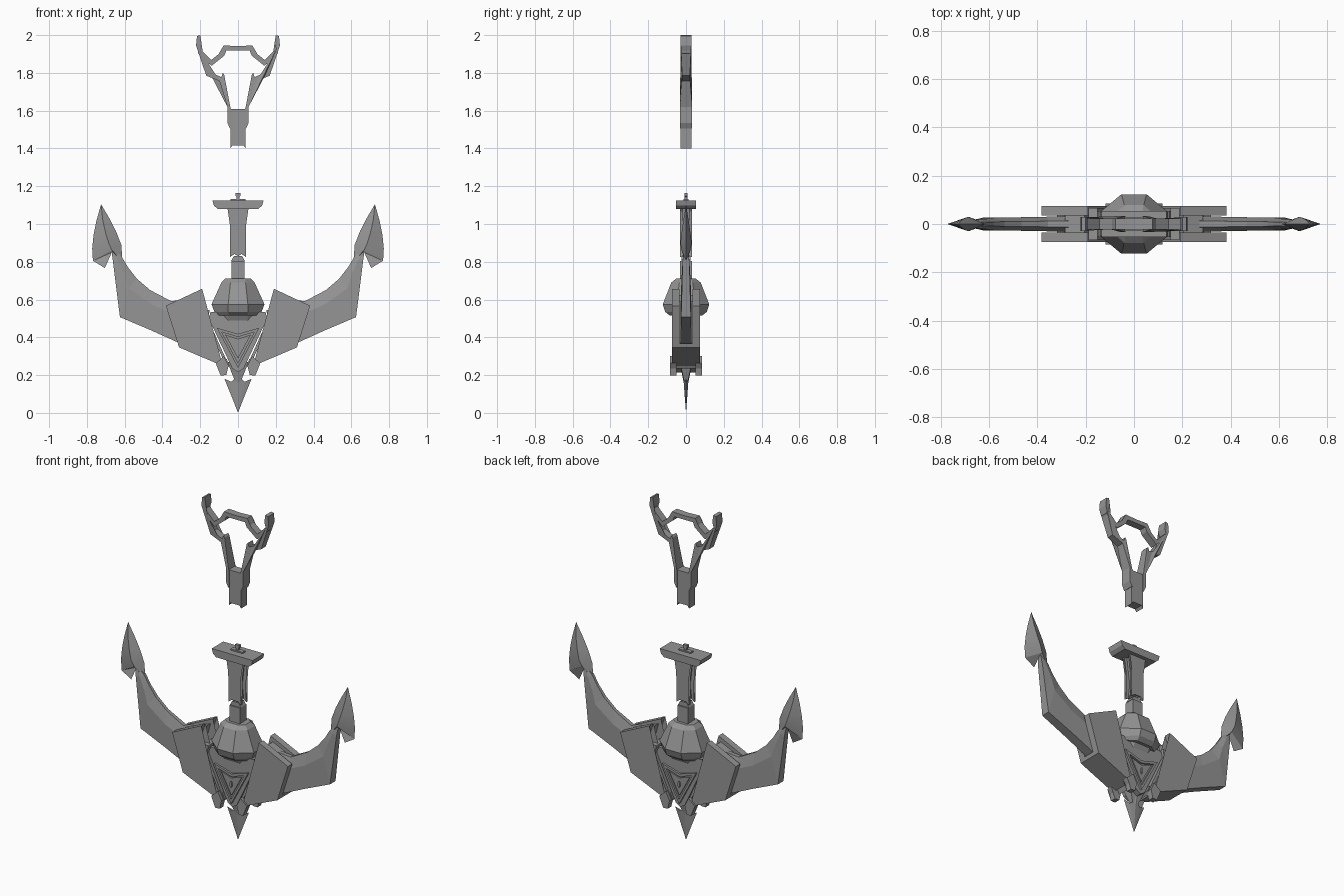
import bpy, bmesh, math

mat = bpy.data.materials.new("steel_grey")
mat.diffuse_color = (0.30, 0.30, 0.30, 1)


def finish(name, bm, smooth=False):
    bmesh.ops.remove_doubles(bm, verts=bm.verts, dist=0.0002)
    bmesh.ops.recalc_face_normals(bm, faces=bm.faces)
    me = bpy.data.meshes.new(name)
    bm.to_mesh(me)
    bm.free()
    me.materials.append(mat)
    ob = bpy.data.objects.new(name, me)
    bpy.context.collection.objects.link(ob)
    if smooth:
        bpy.context.view_layer.objects.active = ob
        ob.select_set(True)
        bpy.ops.object.shade_smooth_by_angle(angle=math.radians(35))
        ob.select_set(False)
    return ob


def sides(mx, my):
    return [(sx, sy) for sx in ((1, -1) if mx else (1,)) for sy in ((1, -1) if my else (1,))]


def plate(name, pts, depth=0.03, y=0.0, mx=False, my=False):
    """Extruded x-z outline; a third value on a point overrides the half depth."""
    bm = bmesh.new()
    for sx, sy in sides(mx, my):
        a, b = [], []
        for p in pts:
            h = p[2] if len(p) > 2 else depth
            a.append(bm.verts.new((sx * p[0], sy * (y - h), p[1])))
            b.append(bm.verts.new((sx * p[0], sy * (y + h), p[1])))
        caps = [bm.faces.new(a), bm.faces.new(b)]
        n = len(a)
        for i in range(n):
            j = (i + 1) % n
            bm.faces.new((a[i], a[j], b[j], b[i]))
        bmesh.ops.triangulate(bm, faces=caps)
    return finish(name, bm)


def both(pts):
    """Close a right-hand half outline with its mirrored left half."""
    return pts + [(-p[0],) + tuple(p[1:]) for p in reversed(pts) if abs(p[0]) > 1e-5]


def loft(name, rings):
    """Stacked eight-sided rings: (z, half x, half y, flat x, flat y)."""
    bm = bmesh.new()
    loops = []
    for z, X, Y, fx, fy in rings:
        q = [(X, fy), (fx, Y), (-fx, Y), (-X, fy), (-X, -fy), (-fx, -Y), (fx, -Y), (X, -fy)]
        loops.append([bm.verts.new((x, y, z)) for x, y in q])
    for a, b in zip(loops, loops[1:]):
        for i in range(8):
            j = (i + 1) % 8
            bm.faces.new((a[i], a[j], b[j], b[i]))
    bm.faces.new(loops[0])
    bm.faces.new(loops[-1])
    return finish(name, bm)


def blade(name, rows, mx=False, smooth=True):
    """Ridged blade from rows of outer edge, spine and inner edge points (x, z, half depth)."""
    bm = bmesh.new()
    for sx, sy in sides(mx, True):
        grid = [[bm.verts.new((sx * x, sy * h, z)) for x, z, h in r] for r in rows]
        for r, s in zip(grid, grid[1:]):
            for i in range(len(r) - 1):
                bm.faces.new((r[i], r[i + 1], s[i + 1], s[i]))
    return finish(name, bm, smooth)


# --- floating crown at the top
plate("crown_shaft", both([(0, 1.61), (0.04, 1.61), (0.04, 1.40), (0.03, 1.415), (0, 1.415)]), 0.028)
plate("crown_shaft_side", [(0.036, 1.61), (0.056, 1.62), (0.056, 1.535), (0.042, 1.505), (0.036, 1.505)],
      0.033, mx=True)
plate("crown_prong", [(0.038, 1.605, .033), (0.056, 1.62, .033), (0.098, 1.757, .022), (0.168, 1.785, .020),
                      (0.222, 1.945, .028), (0.217, 1.995, .028), (0.200, 2.0, .028), (0.193, 1.955, .028),
                      (0.203, 1.925, .028), (0.153, 1.806, .020), (0.088, 1.778, .022), (0.081, 1.80, .022),
                      (0.073, 1.79, .022)], mx=True)
plate("crown_bridge", both([(0, 1.918), (0.062, 1.918), (0.072, 1.892), (0.140, 1.837), (0.213, 1.905),
                            (0.207, 1.932), (0.142, 1.868), (0.092, 1.908), (0.076, 1.945), (0, 1.942)]), 0.022)

# --- handle with crossbar
plate("crossbar", both([(0, 1.125), (0.135, 1.125), (0.128, 1.098), (0.108, 1.08), (0, 1.08)]), 0.054)
plate("crossbar_knob", both([(0, 1.165), (0.013, 1.165), (0.013, 1.148), (0.007, 1.143),
                             (0.007, 1.12), (0, 1.12)]), 0.008)
plate("crossbar_boss", both([(0, 1.133), (0.04, 1.133), (0.04, 1.12), (0, 1.12)]), 0.014)
grip = [(0, 1.085), (0.056, 1.085), (0.043, 1.065), (0.023, 0.92), (0.042, 0.825), (0.02, 0.84), (0, 0.84)]
plate("grip_face", both(grip), 0.007, y=0.024, my=True)
plate("grip_core", both([(0, 1.085), (0.036, 1.085), (0.016, 0.92), (0.026, 0.845), (0, 0.83)]), 0.024)
plate("neck_cap", both([(0, 0.83), (0.022, 0.83), (0.036, 0.805), (0, 0.80)]), 0.024)
plate("neck", both([(0, 0.805), (0.034, 0.805), (0.034, 0.70), (0, 0.70)]), 0.032)

# --- faceted bell and the collar below it
loft("bell", [(0.515, .118, .085, .05, .04), (0.535, .125, .11, .052, .045), (0.575, .14, .123, .052, .05),
              (0.69, .088, .078, .04, .035), (0.712, .066, .05, .035, .025)])
loft("collar", [(0.48, .09, .05, .05, .03), (0.52, .11, .07, .05, .035)])

# --- central body with triangular frames, front and back
plate("body", both([(0, 0.535), (0.145, 0.535), (0.155, 0.50), (0.03, 0.235), (0, 0.215)]), 0.054)
rim = [(0.112, 0.45), (0, 0.418), (-0.112, 0.45), (0, 0.238)]
hole = [(0.086, 0.428), (0, 0.402), (-0.086, 0.428), (0, 0.265)]
bm = bmesh.new()
for s in (1, -1):
    lo, li = ([bm.verts.new((x, s * 0.066, z)) for x, z in p] for p in (rim, hole))
    bo, bi = ([bm.verts.new((x, s * 0.05, z)) for x, z in p] for p in (rim, hole))
    for i in range(4):
        j = (i + 1) % 4
        for a, b in ((lo, li), (lo, bo), (li, bi)):
            bm.faces.new((a[i], a[j], b[j], b[i]))
finish("triangle_frame", bm)
plate("triangle_panel", [(0.068, 0.414), (0, 0.392), (-0.068, 0.414), (0, 0.288)], 0.006, y=0.056, my=True)
plate("centre_stud", both([(0, 0.375), (0.007, 0.365), (0.007, 0.345), (0, 0.335)]), 0.004, y=0.065, my=True)
plate("body_rail", [(0.150, 0.545), (0.188, 0.545), (0.182, 0.505), (0.062, 0.248), (0.048, 0.25),
                    (0.158, 0.495)], 0.066, mx=True)

# --- shoulder clamps: paired plates around the arm, joined along the lower edge
plate("shoulder_clamp", [(0.19, 0.657), (0.382, 0.567), (0.312, 0.347), (0.085, 0.25), (0.09, 0.285),
                         (0.238, 0.515)], 0.02, y=0.055, mx=True, my=True)
plate("clamp_floor", [(0.318, 0.367), (0.312, 0.347), (0.085, 0.25), (0.09, 0.285)], 0.072, mx=True)
plate("clamp_filler", [(0.205, 0.625), (0.285, 0.59), (0.29, 0.36), (0.10, 0.275), (0.238, 0.505)],
      0.036, mx=True)

# --- small clips beside the spike
plate("lower_clip", [(0.118, 0.262), (0.075, 0.30), (0.05, 0.25), (0.062, 0.20), (0.092, 0.198), (0.10, 0.235)],
      0.017, y=0.067, mx=True, my=True)
plate("clip_bar", [(0.085, 0.275), (0.06, 0.285), (0.045, 0.25), (0.06, 0.235)], 0.06, mx=True)

# --- swept arms with a thin inner edge
blade("arm", [[(0.27, 0.355, 0), (0.27, 0.355, .03), (0.27, 0.55, .03), (0.27, 0.60, .012), (0.27, 0.60, 0)],
              [(0.312, 0.370, 0), (0.312, 0.370, .03), (0.36, 0.53, .03), (0.355, 0.592, .012), (0.355, 0.592, 0)],
              [(0.46, 0.437, 0), (0.46, 0.437, .028), (0.46, 0.575, .028), (0.465, 0.65, .010), (0.465, 0.65, 0)],
              [(0.625, 0.507, 0), (0.625, 0.507, .026), (0.58, 0.66, .026), (0.535, 0.71, .010), (0.535, 0.71, 0)],
              [(0.642, 0.64, 0), (0.642, 0.64, .022), (0.605, 0.74, .022), (0.582, 0.77, .008), (0.582, 0.77, 0)],
              [(0.662, 0.80, 0), (0.662, 0.80, .018), (0.637, 0.81, .018), (0.612, 0.82, .008), (0.612, 0.82, 0)],
              [(0.67, 0.86, 0), (0.67, 0.86, .01), (0.66, 0.86, .01), (0.65, 0.86, .008), (0.65, 0.86, 0)]],
      mx=True, smooth=False)

# --- curved blade tips with a forked base
blade("tip_blade", [[(0.725, 1.105, 0), (0.725, 1.105, 0), (0.725, 1.105, 0)],
                    [(0.75, 1.015, 0), (0.716, 1.02, .014), (0.681, 1.03, 0)],
                    [(0.765, 0.94, 0), (0.700, 0.95, .024), (0.645, 0.96, 0)],
                    [(0.772, 0.87, 0), (0.685, 0.90, .030), (0.618, 0.89, 0)],
                    [(0.768, 0.805, 0), (0.668, 0.862, .024), (0.611, 0.80, 0)]], mx=True)
blade("tip_blade_barb", [[(0.768, 0.805, 0), (0.668, 0.862, .024)],
                         [(0.705, 0.767, 0), (0.668, 0.850, 0)]], mx=True)
blade("tip_blade_inner_barb", [[(0.668, 0.862, .024), (0.611, 0.80, 0)],
                               [(0.668, 0.850, 0), (0.613, 0.795, 0)]], mx=True)

# --- arrow spike at the bottom
blade("spike", [[(-0.072, 0.18, 0), (-0.035, 0.165, .007), (0, 0.20, .015), (0.035, 0.165, .007), (0.072, 0.18, 0)],
                [(-0.035, 0.09, 0), (-0.018, 0.085, .004), (0, 0.09, .007), (0.018, 0.085, .004), (0.035, 0.09, 0)],
                [(0, 0.0, 0)] * 5], smooth=False)
plate("spike_stem", both([(0, 0.27, .034), (0.055, 0.27, .034), (0.035, 0.215, .02), (0.012, 0.16, .009),
                          (0, 0.14, .008)]))
